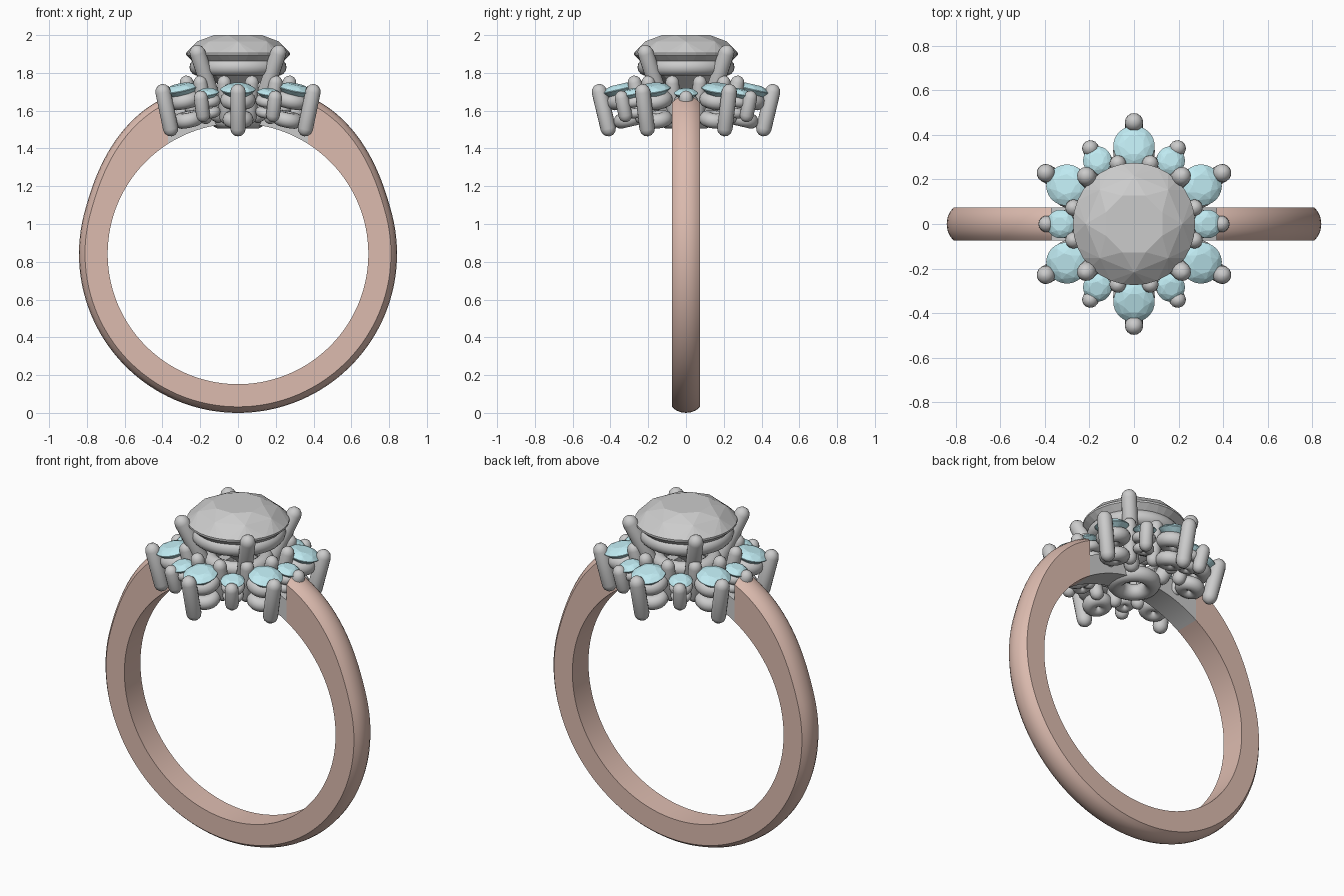
import bpy, bmesh
from math import sin, cos, pi, radians, asin
from mathutils import Vector, Matrix

if "Cube" in bpy.data.objects:
    bpy.data.objects.remove(bpy.data.objects["Cube"])

CZ = 0.842          # height of the finger-hole centre


def material(name, rgb):
    m = bpy.data.materials.new(name)
    m.diffuse_color = (*rgb, 1)
    m.use_nodes = True
    m.node_tree.nodes["Principled BSDF"].inputs["Base Color"].default_value = m.diffuse_color
    return m


ROSE = material("rose_metal", (0.72, 0.50, 0.43))
BLUE = material("blue_gem", (0.52, 0.82, 0.88))


def finish(name, bm, mat=None, smooth=True):
    bmesh.ops.recalc_face_normals(bm, faces=bm.faces)
    me = bpy.data.meshes.new(name)
    bm.to_mesh(me)
    bm.free()
    ob = bpy.data.objects.new(name, me)
    bpy.context.collection.objects.link(ob)
    if mat:
        me.materials.append(mat)
    if smooth:
        bpy.ops.object.select_all(action='DESELECT')
        ob.select_set(True)
        bpy.context.view_layer.objects.active = ob
        bpy.ops.object.shade_smooth_by_angle(angle=radians(40))
    return ob


def skin(bm, rows, close_rows=False, caps=True):
    """Join rows of points (each row is a closed loop) into a surface."""
    vs = [[bm.verts.new(p) for p in r] for r in rows]
    n = len(vs[0])
    for a, b in zip(vs, vs[1:] + (vs[:1] if close_rows else [])):
        for j in range(n):
            k = (j + 1) % n
            bm.faces.new((a[j], a[k], b[k], b[j]))
    if caps and not close_rows:
        bm.faces.new(vs[0])
        bm.faces.new(vs[-1])


def band_arc(name, start, stop, profile, swell, steps, mat=None):
    """Sweep a section round the finger; start/stop give the angle for a radius."""
    bm = bmesh.new()
    rows = []
    for i in range(steps + 1):
        t = i / steps
        row = []
        for r, y, outer in profile:
            r0 = r + (swell if outer else 0)
            a = start(r0) * (1 - t) + stop(r0) * t
            d = min(abs(a), abs(2 * pi - a))
            g = max(0, min(1, (radians(75) - d) / radians(50)))
            rr = r + (swell * g * g * (3 - 2 * g) if outer else 0)
            row.append((rr * sin(a), y, CZ + rr * cos(a)))
        rows.append(row)
    skin(bm, rows)
    return finish(name, bm, mat)


def prong(name, top, bottom, r, seg=16):
    """Round-ended wire from bottom to top."""
    top, bottom = Vector(top), Vector(bottom)
    axis = top - bottom
    length = axis.length
    rot = axis.to_track_quat('Z', 'Y').to_matrix().to_4x4()
    arc = [radians(x) for x in (6, 30, 60, 90)]
    prof = [(r * sin(a), r - r * cos(a)) for a in arc]
    prof += [(x, length - z) for x, z in reversed(prof)]
    bm = bmesh.new()
    skin(bm, [[(x * cos(2 * pi * j / seg), x * sin(2 * pi * j / seg), z)
               for j in range(seg)] for x, z in prof])
    bm.transform(Matrix.Translation(bottom) @ rot)
    return finish(name, bm)


def rail(name, mat4, major, minor, seg=32, sides=14):
    bm = bmesh.new()
    skin(bm, [[((major + minor * cos(2 * pi * j / sides)) * cos(2 * pi * i / seg),
                (major + minor * cos(2 * pi * j / sides)) * sin(2 * pi * i / seg),
                minor * sin(2 * pi * j / sides)) for j in range(sides)]
              for i in range(seg)], close_rows=True)
    bm.transform(mat4)
    return finish(name, bm)


def gem(name, mat4, r, crown, depth, mat=None):
    """Round brilliant: convex hull of facet corner rings, girdle at z = 0."""
    bm = bmesh.new()
    for n, rad, z, off in ((8, .50, crown, 0), (8, .79, crown * .66, .5),
                           (32, 1, .02 * r, 0), (32, 1, -.02 * r, 0),
                           (8, .55, -depth * .5, .5), (1, 0, -depth, 0)):
        for i in range(n):
            a = 2 * pi * (i + off) / n + pi / 8
            bm.verts.new((rad * r * cos(a), rad * r * sin(a), z))
    bmesh.ops.convex_hull(bm, input=bm.verts)
    bmesh.ops.dissolve_limit(bm, angle_limit=radians(1), verts=bm.verts, edges=bm.edges)
    bm.transform(mat4)
    return finish(name, bm, mat, smooth=False)


def T(x, y, z):
    return Matrix.Translation((x, y, z))


# Domed band, open at the top with vertical cut ends, swelling at the shoulders
CUT = 0.37
profile = [(.69, -.075, 0), (.81, -.075, 1), (.827, -.055, 1), (.838, -.03, 1),
           (.842, 0, 1), (.838, .03, 1), (.827, .055, 1), (.81, .075, 1), (.69, .075, 0)]
band_arc("band", lambda r: asin(CUT / r), lambda r: 2 * pi - asin(CUT / r),
         profile, .072, 120, ROSE)

# Grey bridges from the band ends to the central basket
plain = [(.69, -.075, 0), (.80, -.075, 0), (.80, .075, 0), (.69, .075, 0)]
for side, s in (("right", 1), ("left", -1)):
    band_arc("bridge_" + side, lambda r: s * asin(CUT / r), lambda r: s * asin(.08 / r),
             plain, 0, 16)

# Centre stone with its basket
gem("centre_stone", T(0, 0, 1.9), .275, .10, .25)
rail("centre_seat", T(0, 0, 1.83), .212, .045, 48)
rail("basket_middle_rail", T(0, 0, 1.68), .15, .04, 40)
rail("basket_base_rail", T(0, 0, 1.55), .10, .045, 40)
for i in range(4):
    a = radians(45 + 90 * i)
    c, s = cos(a), sin(a)
    prong(f"centre_prong_{i}", (.322 * c, .322 * s, 1.945), (.13 * c, .13 * s, 1.54), .042)

# Halo: large and small accent stones alternate, all leaning outward
for i in range(12):
    a = radians(30 * i)
    turn = Matrix.Rotation(a, 4, 'Z')
    big = i % 2 == 1
    tilt = Matrix.Rotation(radians(13), 4, 'Y')
    size = "large" if big else "small"
    if big:
        stone = turn @ T(.35, 0, 1.712) @ tilt
        gem(f"large_stone_{i}", stone, .093, .028, .08, BLUE)
        for k, (h, major, minor) in enumerate(((-.06, .052, .042), (-.165, .042, .040))):
            rail(f"large_rail_{i}_{k}", stone @ T(-.01, 0, h), major, minor, 24)
        hi, lo, r = (.468, 0, 1.74), (.402, 0, 1.465), .041
    else:
        stone = turn @ T(.33, 0, 1.692) @ tilt
        gem(f"small_stone_{i}", stone, .064, .022, .055, BLUE)
        for k, (h, major, minor) in enumerate(((-.045, .036, .028), (-.105, .030, .027))):
            rail(f"small_rail_{i}_{k}", stone @ T(-.008, 0, h), major, minor, 24)
        hi, lo, r = (.402, 0, 1.705), (.362, 0, 1.54), .037
    prong(f"{size}_outer_prong_{i}", turn @ Vector(hi), turn @ Vector(lo), r)
    # shared inner prong between neighbouring stones
    mid = Matrix.Rotation(a + radians(15), 4, 'Z')
    prong(f"inner_prong_{i}", mid @ Vector((.29, 0, 1.785)), mid @ Vector((.235, 0, 1.53)), .037)
